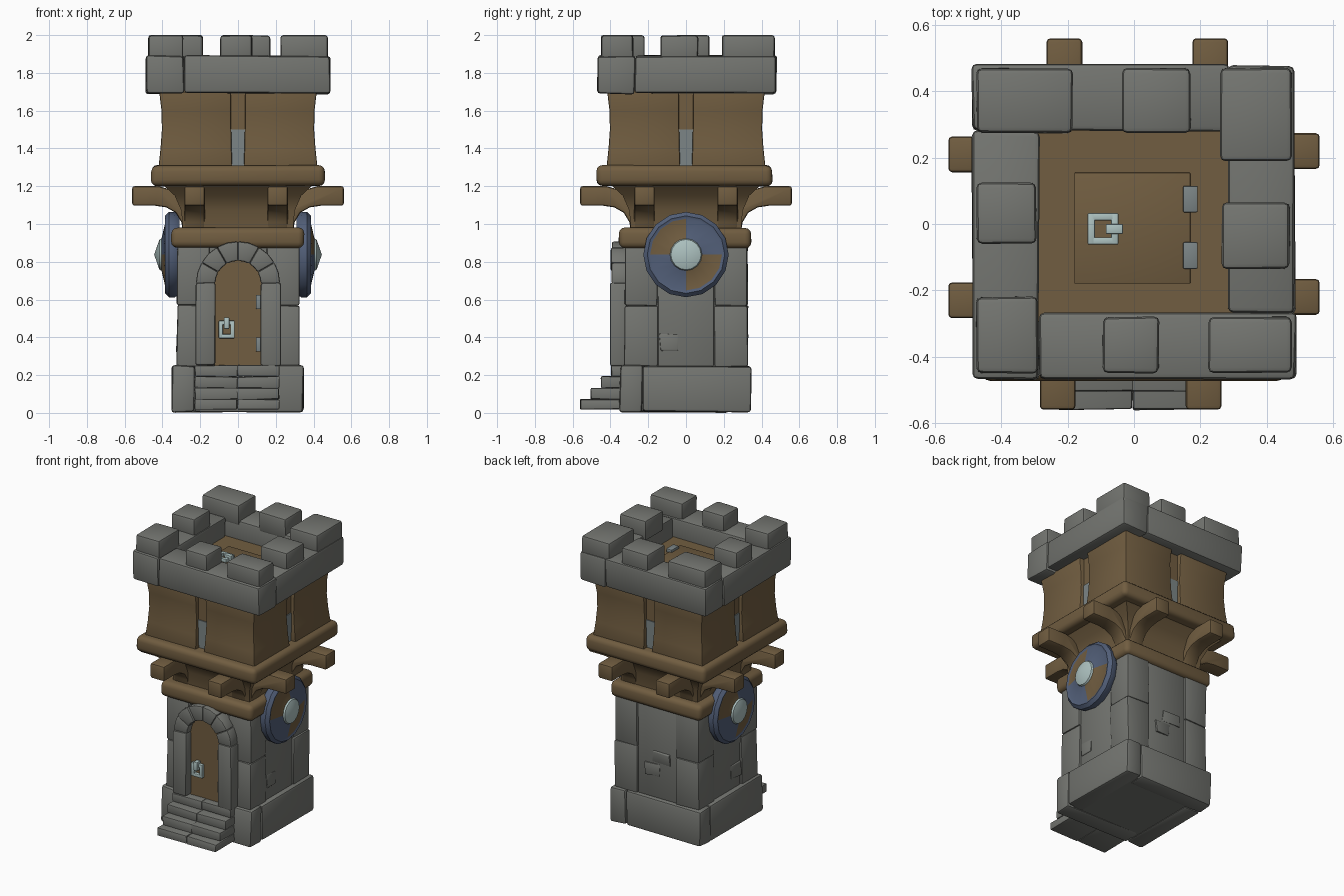
import bpy, bmesh, math, random
from mathutils import Vector, Matrix

if "Cube" in bpy.data.objects:
    bpy.data.objects.remove(bpy.data.objects["Cube"])

random.seed(4)


def material(name, rgb):
    m = bpy.data.materials.new(name)
    m.diffuse_color = (*rgb, 1)
    m.use_nodes = True
    m.node_tree.nodes["Principled BSDF"].inputs["Base Color"].default_value = m.diffuse_color
    return m


STONE = material("grey stone", (0.175, 0.18, 0.165))
WOOD = material("brown wood", (0.165, 0.11, 0.052))
BLUE = material("blue paint", (0.085, 0.115, 0.19))
STEEL = material("pale steel", (0.42, 0.54, 0.53))
IRON = material("dull iron", (0.2, 0.235, 0.24))


def finish(name, bm, mats, bevel=0.0, seg=2):
    bmesh.ops.recalc_face_normals(bm, faces=bm.faces[:])
    if bevel:
        sharp = [e for e in bm.edges if e.calc_face_angle(0) > 0.6]
        bmesh.ops.bevel(bm, geom=sharp, offset=bevel, segments=seg, profile=0.5,
                        affect='EDGES', clamp_overlap=True)
    me = bpy.data.meshes.new(name)
    bm.to_mesh(me)
    bm.free()
    for m in mats:
        me.materials.append(m)
    me.shade_smooth()
    me.set_sharp_from_angle(angle=math.radians(38))
    ob = bpy.data.objects.new(name, me)
    bpy.context.collection.objects.link(ob)
    return ob


def box(name, x, y, z, mat, bevel=0.012, jitter=0.0, seg=2):
    bm = bmesh.new()
    bmesh.ops.create_cube(bm, size=1)
    for v in bm.verts:
        v.co = [r[0] + (c + 0.5) * (r[1] - r[0]) + random.uniform(-jitter, jitter)
                for c, r in zip(v.co, (x, y, z))]
    return finish(name, bm, [mat], bevel, seg)


def prism(name, pts, d0, d1, place, mat, bevel=0.0):
    """Extrude a 2D outline from depth d0 to d1; place maps (u, v, d) to 3D."""
    bm = bmesh.new()
    a = [bm.verts.new(place(u, v, d0)) for u, v in pts]
    b = [bm.verts.new(place(u, v, d1)) for u, v in pts]
    bm.faces.new(a)
    bm.faces.new(b[::-1])
    for i in range(len(a)):
        j = (i + 1) % len(a)
        bm.faces.new((a[i], b[i], b[j], a[j]))
    return finish(name, bm, [mat], bevel)


def stone_ring(name, x, y, z, w):
    """Four bars laid head to tail around a square."""
    (x0, x1), (y0, y1) = x, y
    box(name + "_front", (x0 + w, x1), (y0, y0 + w), z, STONE, 0.016, 0.005)
    box(name + "_right", (x1 - w, x1), (y0 + w, y1), z, STONE, 0.016, 0.005)
    box(name + "_back", (x0, x1 - w), (y1 - w, y1), z, STONE, 0.016, 0.005)
    box(name + "_left", (x0, x0 + w), (y0, y1 - w), z, STONE, 0.016, 0.005)


def front(u, v, d):      # wall facing -y
    return (u, -d, v)


# plinth and steps
stone_ring("plinth", (-0.35, 0.345), (-0.35, 0.345), (0.005, 0.25), 0.12)
box("plinth_core", (-0.3, 0.3), (-0.3, 0.3), (0.012, 0.24), STONE, 0)
for i in range(4):
    y0, z1 = -0.56 + 0.055 * i, 0.072 + 0.06 * i
    for x in ((-0.228, -0.004), (-0.004, 0.218)):
        box("step", x, (y0, -0.3), (0.02 if i == 0 else z1 - 0.06, z1), STONE, 0.006, 0.003)

# tower body with corner blocks and middle slabs
box("tower_core", (-0.308, 0.308), (-0.308, 0.308), (0.2, 0.92), STONE, 0)
levels = (0.245, 0.57, 0.9)
for sx in (-1, 1):
    for sy in (-1, 1):
        for z0, z1 in zip(levels, levels[1:]):
            box("corner_block", sorted((sx * 0.15, sx * 0.323)), sorted((sy * 0.15, sy * 0.325)),
                (z0, z1), STONE, 0.01, 0.004)
for s in (-1, 1):
    side = sorted((s * 0.25, s * 0.316))
    box("side_slab", side, (-0.148, 0.148), (0.245, 0.9), STONE, 0.008, 0.002)
    box("side_brick", sorted((s * 0.3, s * 0.321)), (-0.14, -0.04), (0.325, 0.42), STONE, 0.004, 0.008)
box("back_slab", (-0.148, 0.148), (0.25, 0.316), (0.245, 0.9), STONE, 0.008, 0.002)
for x, z in (((-0.1, 0.03), (0.5, 0.57)), ((-0.02, 0.09), (0.4, 0.48))):
    box("back_brick", x, (0.3, 0.325), z, STONE, 0.004, 0.007)

# doorway: jambs, arch stones, door
for s in (-1, 1):
    box("door_jamb", sorted((s * 0.12, s * 0.225)), (-0.4, -0.3), (0.25, 0.69), STONE, 0.014, 0.004)
CZ, N = 0.685, 6
for i in range(N):
    a = [math.pi * (i + t / 2) / N for t in range(3)]
    ring = [(0.223 * math.cos(t), CZ + 0.223 * math.sin(t)) for t in a]
    ring += [(0.12 * math.cos(t), CZ + 0.12 * math.sin(t)) for t in a[::-1]]
    prism("arch_stone", ring, 0.3, 0.395 + random.uniform(-0.006, 0.006), front, STONE, 0.01)
outline = [(-0.125, 0.24), (0.125, 0.24)]
outline += [(0.125 * math.cos(math.pi * i / 10), CZ + 0.125 * math.sin(math.pi * i / 10)) for i in range(11)]
prism("door", outline, 0.29, 0.345, front, WOOD)


def flat(u, v, d):       # lying on the floor
    return (u, v, d)


def plate(name, u, v, d, place, mat, bevel=0.004):
    prism(name, [(u[0], v[0]), (u[1], v[0]), (u[1], v[1]), (u[0], v[1])], d[0], d[1], place, mat, bevel)


def handle(u, v, d, tab_u, tab_v, place):
    t, e = 0.022, (d, d + 0.025)
    plate("handle_bar", (u[0], u[0] + t), v, e, place, STEEL)
    plate("handle_bar", (u[1] - t, u[1]), v, e, place, STEEL)
    plate("handle_bar", u, (v[0], v[0] + t), e, place, STEEL)
    plate("handle_bar", u, (v[1] - t, v[1]), e, place, STEEL)
    plate("handle_tab", tab_u, tab_v, (d, d + 0.04), place, STEEL)


handle((-0.102, -0.018), (0.395, 0.488), 0.345, (-0.074, -0.046), (0.445, 0.505), front)
for v in ((0.325, 0.4), (0.55, 0.625)):
    plate("door_hinge", (0.095, 0.125), v, (0.34, 0.362), front, IRON)

# wooden storey: lower beam, flared core, upper beam
box("lower_beam", (-0.352, 0.348), (-0.355, 0.348), (0.872, 0.98), WOOD, 0.032, 0.004, 3)
box("upper_beam", (-0.46, 0.457), (-0.475, 0.457), (1.2, 1.31), WOOD, 0.032, 0.004, 3)


def lofted(name, cx, cy, rows, mat, bevel=0.0):
    """Square tube from rows of (z, x0, x1, y0, y1)."""
    bm = bmesh.new()
    loops = [[bm.verts.new((x, y, z)) for x, y in ((a, c), (b, c), (b, d), (a, d))]
             for z, a, b, c, d in rows]
    for l, m in zip(loops, loops[1:]):
        for i in range(4):
            bm.faces.new((l[i], l[(i + 1) % 4], m[(i + 1) % 4], m[i]))
    bm.faces.new(loops[0][::-1])
    bm.faces.new(loops[-1])
    return finish(name, bm, [mat], bevel)


lofted("flared_core", 0, 0, [(z, -r, r, -r, r) for z, r in
                             ((0.95, 0.29), (1.07, 0.3), (1.15, 0.335), (1.22, 0.41))], WOOD)

# curved brackets, two on each side
curve = [(0.2, 0.95), (0.29, 0.95), (0.3, 1.01), (0.33, 1.06), (0.38, 1.088), (0.44, 1.097),
         (0.56, 1.097), (0.56, 1.2), (0.42, 1.2), (0.35, 1.18), (0.28, 1.13), (0.22, 1.06)]
for k in range(4):
    rot = Matrix.Rotation(k * math.pi / 2, 3, 'Z')
    for c in (-0.22, 0.22):
        shift = (0.0, 0.01, 0.01, -0.01)[k] if k != 1 else -0.01
        prism("bracket", curve, c + shift - 0.054, c + shift + 0.054,
              lambda u, v, d: rot @ Vector((u, d, v)), WOOD, 0.012)

# upper wooden walls: four bowed corner panels, recessed core, slit windows
bow = ((1.3, 0.421, 0.03), (1.4, 0.41, 0.034), (1.5, 0.403, 0.036), (1.6, 0.405, 0.038), (1.7, 0.417, 0.036))
for sx in (-1, 1):
    for sy in (-1, 1):
        lofted("wall_panel", 0, 0, [(z, *sorted((sx * g, sx * r)), *sorted((sy * g, sy * r)))
                                    for z, r, g in bow], WOOD, 0.008)
box("wall_core", (-0.38, 0.38), (-0.38, 0.38), (1.28, 1.72), WOOD, 0)
for k in range(4):
    rot = Matrix.Rotation(k * math.pi / 2, 3, 'Z')
    plate("slit_window", (-0.037, 0.037), (1.3, 1.5), (0.378, 0.386),
          lambda u, v, d: rot @ Vector((u, -d, v)), IRON, 0)

# parapet and merlons
stone_ring("parapet", (-0.487, 0.487), (-0.47, 0.48), (1.69, 1.89), 0.2)
for x, y in (((-0.475, -0.185), (0.275, 0.47)), ((-0.035, 0.17), (0.275, 0.47)),
             ((0.26, 0.475), (0.19, 0.47)), ((0.265, 0.47), (-0.135, 0.065)),
             ((0.225, 0.475), (-0.45, -0.28)), ((-0.095, 0.075), (-0.45, -0.28)),
             ((-0.475, -0.29), (-0.45, -0.22)), ((-0.475, -0.295), (-0.06, 0.125))):
    box("merlon", x, y, (1.86, 2.0), STONE, 0.016, 0.002)

# roof floor with trapdoor
box("roof_floor", (-0.32, 0.32), (-0.32, 0.32), (1.69, 1.76), WOOD, 0)
plate("trapdoor", (-0.18, 0.17), (-0.18, 0.155), (1.755, 1.768), flat, WOOD, 0.003)
handle((-0.14, -0.047), (-0.062, 0.033), 1.766, (-0.085, -0.033), (-0.03, 0.0), flat)
for v in ((0.035, 0.115), (-0.135, -0.055)):
    plate("trapdoor_hinge", (0.148, 0.192), v, (1.76, 1.785), flat, IRON)

# round shields on both sides
SEG = 16
profile = [(0.21, 0.31), (0.226, 0.335), (0.226, 0.365), (0.205, 0.386), (0.19, 0.38),
           (0.085, 0.405), (0.08, 0.416), (0.0, 0.444)]
for s in (-1, 1):
    bm = bmesh.new()
    loops = []
    for r, x in profile[:-1]:
        loops.append([bm.verts.new((s * x, s * r * math.cos(2 * math.pi * i / SEG),
                                    0.838 + r * math.sin(2 * math.pi * i / SEG))) for i in range(SEG)])
    tip = bm.verts.new((s * profile[-1][1], 0, 0.838))
    bm.faces.new(loops[0])
    for n in range(len(loops)):
        for i in range(SEG):
            j = (i + 1) % SEG
            if n == len(loops) - 1:
                f = bm.faces.new((loops[n][i], loops[n][j], tip))
            else:
                f = bm.faces.new((loops[n][i], loops[n][j], loops[n + 1][j], loops[n + 1][i]))
            c = f.calc_center_median()
            quarter_is_wood = s * c.y * (c.z - 0.838) < 0
            f.material_index = 2 if n >= 5 else (1 if n == 4 and quarter_is_wood else 0)
    finish("shield", bm, [BLUE, WOOD, STEEL])
